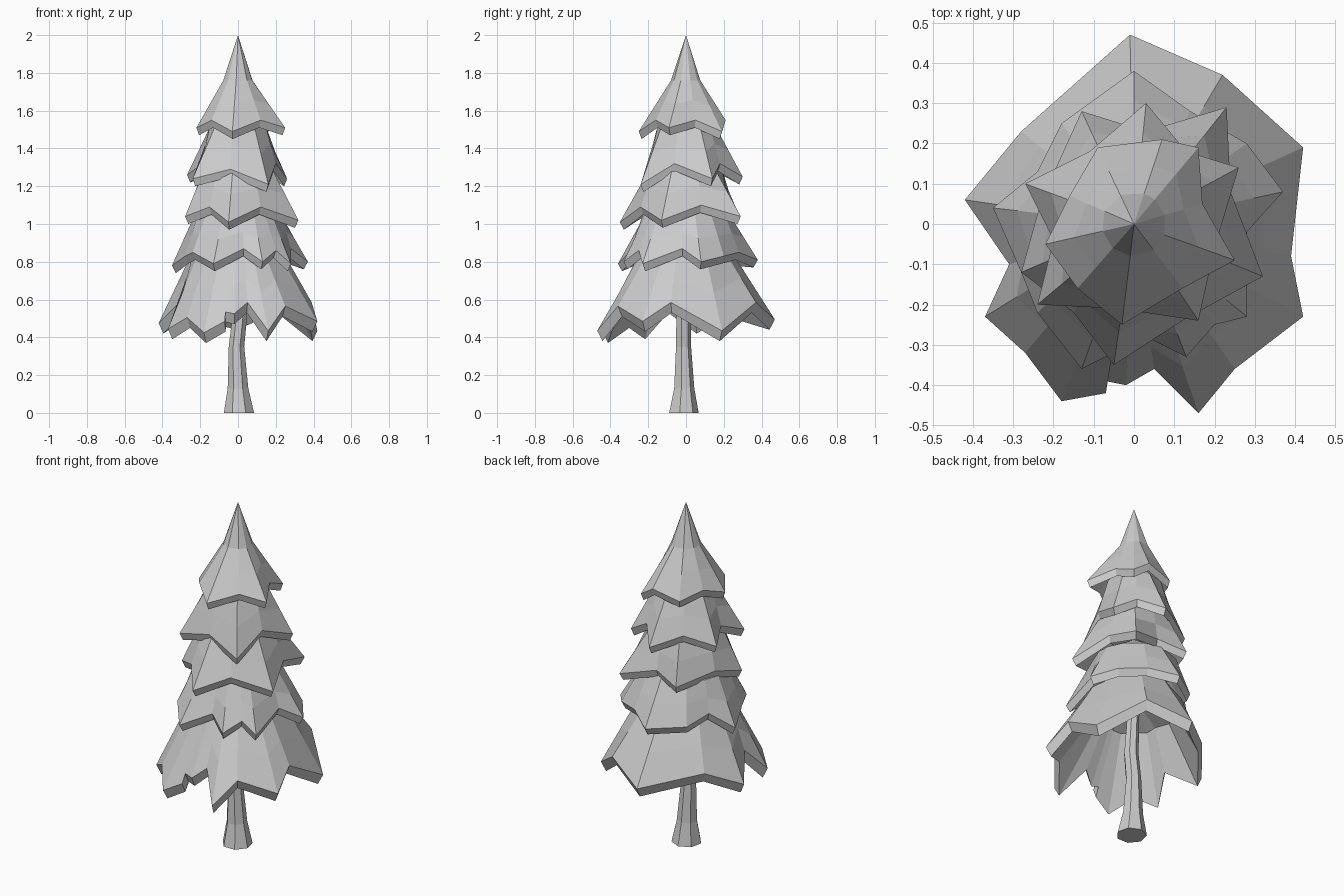
import bpy
import bmesh
from math import cos, sin, tau
from mathutils import Vector

default_cube = bpy.data.objects.get("Cube")
if default_cube:
    bpy.data.objects.remove(default_cube, do_unlink=True)

grey = bpy.data.materials.new("plain grey")
grey.use_nodes = True
colour = (0.6, 0.6, 0.6, 1)
grey.diffuse_color = colour
grey.node_tree.nodes["Principled BSDF"].inputs["Base Color"].default_value = colour


def finish(name, bm):
    """Turn a bmesh into a flat-shaded object with consistent normals."""
    bmesh.ops.recalc_face_normals(bm, faces=bm.faces)
    mesh = bpy.data.meshes.new(name)
    bm.to_mesh(mesh)
    bm.free()
    mesh.materials.append(grey)
    obj = bpy.data.objects.new(name, mesh)
    bpy.context.collection.objects.link(obj)


def loft(bm, rings):
    """Skin a list of rings that share one point count."""
    rows = [[bm.verts.new(p) for p in ring] for ring in rings]
    for low, high in zip(rows, rows[1:]):
        for i in range(len(low)):
            j = (i + 1) % len(low)
            bm.faces.new((low[i], low[j], high[j], high[i]))
    return rows


def cap(bm, row, tip):
    """Close a ring with a fan of triangles to one point."""
    point = bm.verts.new(tip)
    for i in range(len(row)):
        bm.faces.new((row[i], row[(i + 1) % len(row)], point))


def ring_towards(rim, radius, height, blend):
    """Ring between the rim and a plain circle at the given height."""
    ring = []
    for p in rim:
        flat = Vector((p.x, p.y, 0))
        circle = flat.normalized() * radius + Vector((0, 0, height))
        ring.append(p.lerp(circle, blend))
    return ring


def foliage_tier(name, rim_points, shoulder, shoulder_z, tip_z, lip):
    """Hollow ragged skirt; rim points are hundredths (x, y, lower edge z)."""
    lower = [Vector(p) / 100 for p in rim_points]
    outer = [p + Vector((0, 0, lip)) for p in lower]
    under = [Vector((p.x * 0.94, p.y * 0.94, p.z)) for p in lower]
    middle = ring_towards(outer, shoulder, shoulder_z, 0.5)
    top = ring_towards(outer, shoulder, shoulder_z, 1)
    inside = ring_towards(under, shoulder * 0.8, shoulder_z - lip, 0.9)
    bm = bmesh.new()
    rows = loft(bm, [inside, under, outer, middle, top])
    cap(bm, rows[0], (0, 0, shoulder_z))
    cap(bm, rows[-1], (0, 0, tip_z))
    finish(name, bm)


# Foliage skirts, from the ground up
foliage_tier("bottom_foliage", [
    (-1, 47, 44), (22, 37, 53), (42, 19, 38), (39, -8, 53), (42, -23, 43),
    (25, -36, 51), (16, -47, 38), (5, -36, 53), (-2, -40, 47), (-7, -39, 48),
    (-7, -42, 43), (-18, -44, 37), (-27, -32, 45), (-37, -23, 39),
    (-31, -10, 53), (-42, 6, 42), (-28, 23, 51)], 0.25, 0.84, 1.0, 0.055)
foliage_tier("lower_foliage", [
    (0, 38, 77), (14, 28, 81), (28, 20, 79), (37, 8, 76), (28, -2, 83),
    (28, -23, 75), (20, -25, 82), (13, -33, 76), (3, -28, 83),
    (-13, -36, 75), (-24, -22, 81), (-28, -12, 79), (-35, 4, 74),
    (-24, 13, 83), (-18, 25, 78)], 0.23, 1.05, 1.2, 0.04)
foliage_tier("middle_foliage", [
    (23, 29, 100), (24, 8, 106), (32, -13, 98), (12, -24, 105),
    (-5, -35, 97), (-15, -22, 105), (-28, -12, 100), (-23, 6, 105),
    (-13, 28, 101), (3, 23, 105)], 0.19, 1.3, 1.45, 0.04)
foliage_tier("upper_foliage", [
    (3, 30, 121), (13, 18, 128), (26, 14, 120), (20, -6, 128),
    (16, -24, 117), (-4, -21, 125), (-24, -20, 120), (-20, -4, 127),
    (-27, 10, 122), (-11, 18, 127)], 0.15, 1.53, 1.7, 0.04)
foliage_tier("top_foliage", [
    (-3, -25, 145), (12, -16, 151), (25, -9, 147), (17, 5, 151),
    (16, 19, 145), (7, 21, 151), (-9, 19, 147), (-16, 7, 151),
    (-22, -5, 147), (-14, -16, 151)], 0.08, 1.76, 2.0, 0.04)

# Bent trunk that flares at the foot: centre x, centre y, height, radius
sides = 7
sections = [(0.005, -0.015, 0, 0.082), (0, -0.012, 0.13, 0.056),
            (-0.008, -0.015, 0.35, 0.042), (0.008, -0.015, 0.5, 0.04),
            (0, 0, 0.85, 0.03)]
bm = bmesh.new()
rows = loft(bm, [[(x + r * sin(tau * i / sides), y + r * cos(tau * i / sides), z)
                  for i in range(sides)] for x, y, z, r in sections])
bm.faces.new(rows[0])
bm.faces.new(rows[-1])
finish("trunk", bm)
